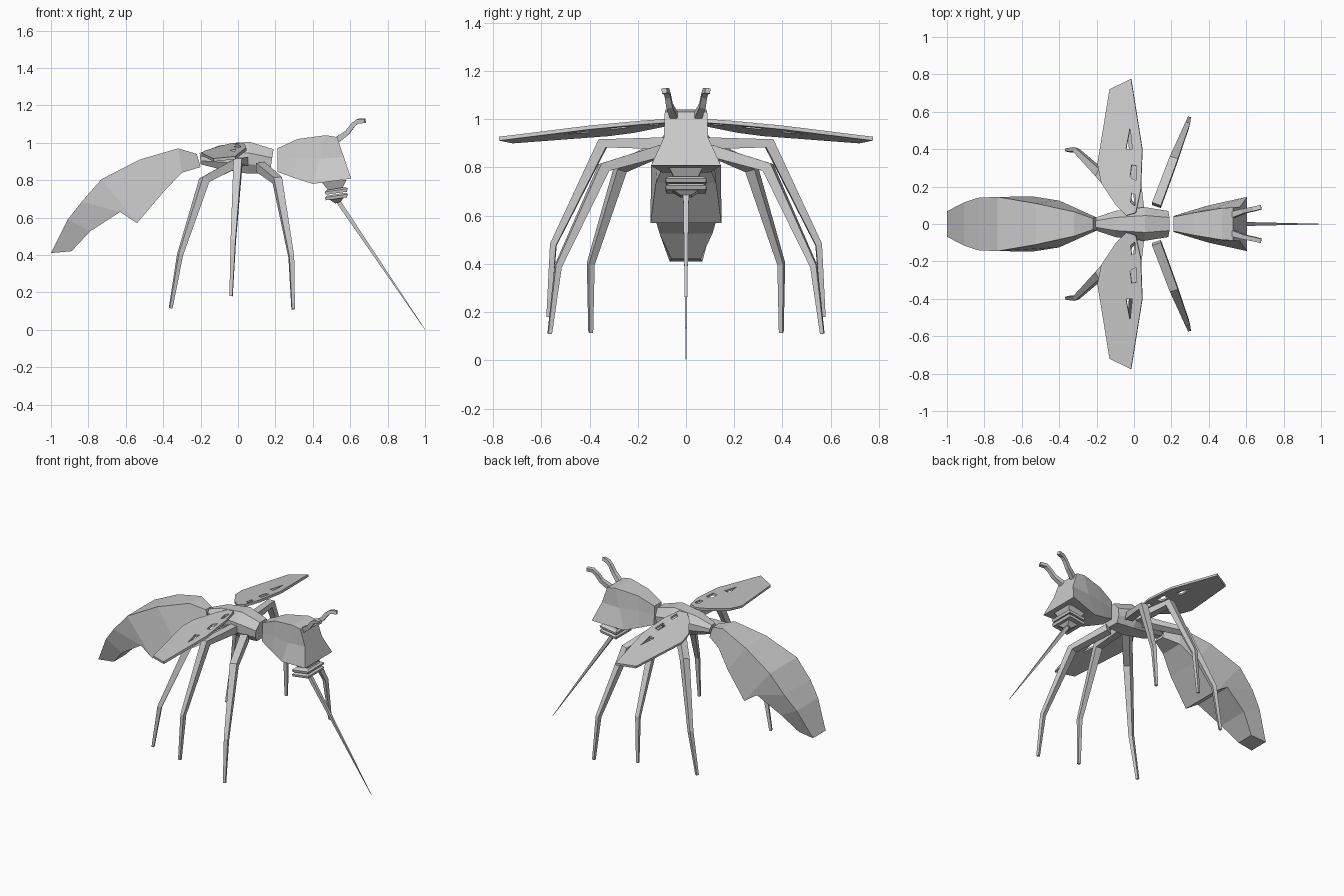
import bpy
import bmesh
from mathutils import Vector

if "Cube" in bpy.data.objects:
    bpy.data.objects.remove(bpy.data.objects["Cube"], do_unlink=True)

grey = bpy.data.materials.new("plain grey")
grey.use_nodes = True
grey.diffuse_color = (0.6, 0.6, 0.6, 1)
grey.node_tree.nodes["Principled BSDF"].inputs["Base Color"].default_value = grey.diffuse_color


def finish(name, bm, mirror=False, thickness=0):
    """Turn a bmesh into an object, optionally thickened and mirrored across y."""
    bmesh.ops.recalc_face_normals(bm, faces=bm.faces)
    mesh = bpy.data.meshes.new(name)
    bm.to_mesh(mesh)
    bm.free()
    mesh.materials.append(grey)
    obj = bpy.data.objects.new(name, mesh)
    bpy.context.collection.objects.link(obj)
    if thickness:
        solid = obj.modifiers.new("thickness", "SOLIDIFY")
        solid.thickness = thickness
        solid.offset = 0
    if mirror:
        mod = obj.modifiers.new("mirror", "MIRROR")
        mod.use_axis = (False, True, False)
        mod.use_clip = False
        mod.use_mirror_merge = False
    return obj


def skin(bm, rings):
    """Bridge rings of equal point count and cap both ends."""
    loops = [[bm.verts.new(p) for p in ring] for ring in rings]
    n = len(loops[0])
    for a, b in zip(loops, loops[1:]):
        for i in range(n):
            j = (i + 1) % n
            bm.faces.new((a[i], a[j], b[j], b[i]))
    bm.faces.new(loops[0])
    bm.faces.new(loops[-1])


def body(name, stations, section):
    """Loft stations (top x, top z, bottom x, bottom z, top half width, bottom half width)."""
    rings = []
    for tx, tz, bx, bz, tw, bw in stations:
        top, bottom = Vector((tx, 0, tz)), Vector((bx, 0, bz))
        side = [(top.lerp(bottom, t), w(tw, bw)) for t, w in section]
        rings.append([p + Vector((0, w, 0)) for p, w in side]
                     + [p - Vector((0, w, 0)) for p, w in reversed(side)])
    bm = bmesh.new()
    skin(bm, rings)
    return finish(name, bm)


def limb(name, path, widths, mirror=True):
    """Tapered square tube along a path."""
    pts = [Vector(p) for p in path]
    rings = []
    for i, p in enumerate(pts):
        d = (pts[min(i + 1, len(pts) - 1)] - pts[max(i - 1, 0)]).normalized()
        ref = Vector((1, 0, 0)) if abs(d.x) < 0.6 else Vector((0, 1, 0))
        if i == 0:
            u = d.cross(ref).normalized()
        else:
            u = (u - d * u.dot(d)).normalized()
        v = d.cross(u)
        h = widths[i] / 2
        rings.append([p + u * a * h + v * b * h for a, b in ((1, 1), (-1, 1), (-1, -1), (1, -1))])
    bm = bmesh.new()
    skin(bm, rings)
    return finish(name, bm, mirror)


# Cross-sections: plain box, chamfered box, and pinched upper half
box = [(0, lambda t, b: t), (1, lambda t, b: b)]
chamfered = [(0, lambda t, b: t * 0.5), (0.35, lambda t, b: t),
             (0.7, lambda t, b: b), (1, lambda t, b: b * 0.6)]
pinched = [(0, lambda t, b: t), (0.48, lambda t, b: t * 1.04), (1, lambda t, b: b)]

# Abdomen, curving down to the tail
body("abdomen", [
    (-0.22, 0.94, -0.20, 0.87, 0.03, 0.035),
    (-0.32, 0.97, -0.30, 0.84, 0.065, 0.08),
    (-0.525, 0.91, -0.40, 0.735, 0.11, 0.125),
    (-0.73, 0.805, -0.54, 0.57, 0.145, 0.147),
    (-0.835, 0.685, -0.63, 0.63, 0.14, 0.14),
    (-0.91, 0.59, -0.79, 0.527, 0.115, 0.11),
    (-1.0, 0.41, -0.89, 0.42, 0.068, 0.06)], box)

# Thorax
body("thorax", [
    (-0.205, 0.945, -0.20, 0.885, 0.035, 0.035),
    (-0.10, 0.985, -0.10, 0.86, 0.07, 0.07),
    (0.06, 1.005, 0.05, 0.835, 0.09, 0.09),
    (0.19, 0.965, 0.17, 0.835, 0.07, 0.065)], chamfered)

# Head, widening to the jaw
body("head", [
    (0.21, 0.97, 0.21, 0.845, 0.038, 0.042),
    (0.32, 1.02, 0.30, 0.812, 0.06, 0.07),
    (0.47, 1.04, 0.40, 0.78, 0.085, 0.10),
    (0.53, 1.03, 0.605, 0.808, 0.088, 0.145)], pinched)

# Mouth: neck, two lips and the tapering base
body("mouth_neck", [
    (0.44, 0.80, 0.58, 0.80, 0.07, 0.07),
    (0.485, 0.74, 0.555, 0.75, 0.045, 0.045)], box)
for name, drop in (("upper_lip", 0), ("lower_lip", 0.03)):
    body(name, [
        (0.475, 0.747 - drop, 0.575, 0.763 - drop, 0.07, 0.07),
        (0.465, 0.737 - drop, 0.588, 0.755 - drop, 0.085, 0.085),
        (0.468, 0.722 - drop, 0.582, 0.738 - drop, 0.082, 0.082)], box)
body("mouth_base", [
    (0.475, 0.705, 0.575, 0.72, 0.07, 0.07),
    (0.52, 0.675, 0.55, 0.685, 0.022, 0.022)], box)
limb("proboscis", [(0.53, 0, 0.695), (1.0, 0, 0.001)], [0.024, 0.002], mirror=False)

# Antennae
limb("antennae", [(0.53, 0.05, 1.015), (0.585, 0.068, 1.055), (0.615, 0.075, 1.095),
                  (0.64, 0.08, 1.115), (0.68, 0.09, 1.118)],
     [0.032, 0.026, 0.024, 0.024, 0.022])

# Legs: hip, knee, ankle, foot
leg_widths = [0.05, 0.045, 0.026, 0.016]
legs = {
    "front_legs": [(0.12, 0.10, 0.87), (0.21, 0.34, 0.80), (0.285, 0.53, 0.39), (0.295, 0.565, 0.11)],
    "middle_legs": [(0.03, 0.08, 0.90), (0.0, 0.345, 0.90), (-0.025, 0.55, 0.48), (-0.037, 0.57, 0.18)],
    "rear_legs": [(-0.01, 0.08, 0.89), (-0.18, 0.27, 0.80), (-0.31, 0.395, 0.40), (-0.36, 0.395, 0.115)],
}
for name, path in legs.items():
    limb(name, path, leg_widths)

# Wings: tilted flat plates with three openings
outline = [(-0.04, 0.045), (-0.095, 0.10), (-0.175, 0.22), (-0.195, 0.32), (-0.13, 0.72),
           (-0.015, 0.775), (0.045, 0.40), (0.037, 0.18), (0.01, 0.06)]
holes = [[(-0.042, 0.40), (-0.008, 0.40), (-0.02, 0.515)],
         [(-0.02, 0.25), (0.012, 0.23), (0.016, 0.31), (-0.012, 0.315)],
         [(-0.017, 0.115), (0.005, 0.095), (0.008, 0.155), (-0.012, 0.165)]]
bm = bmesh.new()
for loop in [outline] + holes:
    verts = [bm.verts.new((x, y, 1.005 - 0.1 * y + 0.15 * (x - 0.04))) for x, y in loop]
    for a, b in zip(verts, verts[1:] + verts[:1]):
        bm.edges.new((a, b))
bmesh.ops.triangle_fill(bm, use_beauty=True, edges=bm.edges[:], normal=(0, 0, 1))
finish("wings", bm, mirror=True, thickness=0.016)
